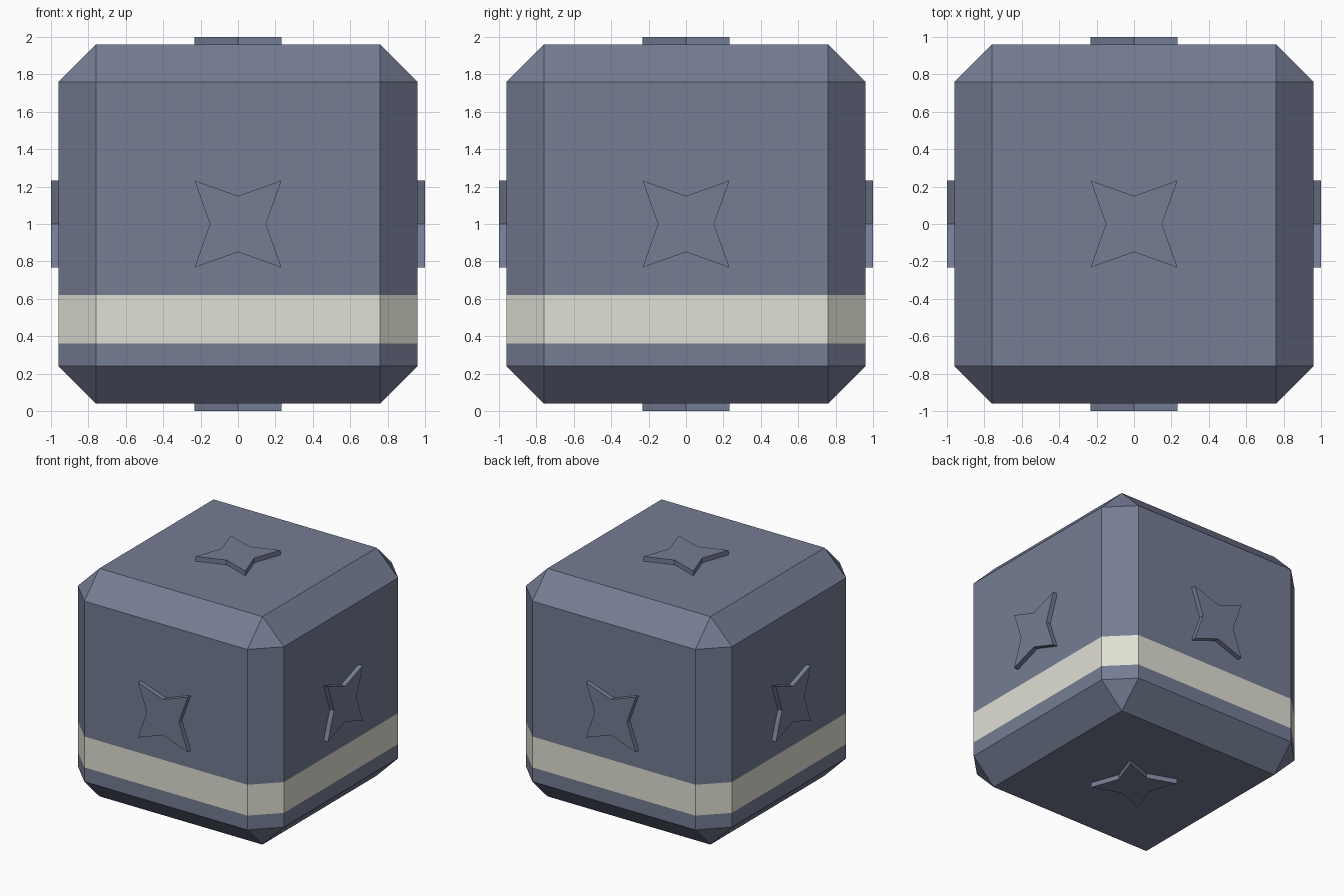
import bpy, bmesh, math
from mathutils import Matrix, Vector

if "Cube" in bpy.data.objects:
    bpy.data.objects.remove(bpy.data.objects["Cube"])

H, C = 0.96, 0.20              # half size of body, chamfer
CENTRE = Vector((0, 0, 1))
BAND = (0.36, 0.62)            # painted stripe heights


def material(name, rgb):
    m = bpy.data.materials.new(name)
    m.diffuse_color = (*rgb, 1)
    m.use_nodes = True
    m.node_tree.nodes["Principled BSDF"].inputs["Base Color"].default_value = m.diffuse_color
    return m


slate = material("slate blue", (0.178, 0.205, 0.296))
cream = material("cream", (0.753, 0.745, 0.658))


def make_object(name, bm, mats):
    bmesh.ops.recalc_face_normals(bm, faces=bm.faces)
    mesh = bpy.data.meshes.new(name)
    bm.to_mesh(mesh)
    bm.free()
    for m in mats:
        mesh.materials.append(m)
    ob = bpy.data.objects.new(name, mesh)
    bpy.context.collection.objects.link(ob)
    return ob


# Chamfered cube body with a cream stripe cut around it
bm = bmesh.new()
bmesh.ops.create_cube(bm, size=2 * H, matrix=Matrix.Translation(CENTRE))
bmesh.ops.bevel(bm, geom=bm.edges[:], offset=C, offset_type='OFFSET',
                segments=1, affect='EDGES')
for z in BAND:
    bmesh.ops.bisect_plane(bm, geom=bm.verts[:] + bm.edges[:] + bm.faces[:],
                           plane_co=(0, 0, z), plane_no=(0, 0, 1))
for f in bm.faces:
    f.material_index = int(BAND[0] < f.calc_center_median().z < BAND[1])
make_object("body", bm, [slate, cream])

# Raised four-pointed star on each of the six faces
TIP, INNER, BASE, TOP = 0.232, 0.15, H - 0.01, 1.0
turns = {
    "top": Matrix(),
    "bottom": Matrix.Rotation(math.pi, 4, 'X'),
    "front": Matrix.Rotation(math.pi / 2, 4, 'X'),
    "back": Matrix.Rotation(-math.pi / 2, 4, 'X'),
    "right": Matrix.Rotation(math.pi / 2, 4, 'Y'),
    "left": Matrix.Rotation(-math.pi / 2, 4, 'Y'),
}
for side, turn in turns.items():
    bm = bmesh.new()
    ring = []
    for i in range(8):
        r = TIP * math.sqrt(2) if i % 2 else INNER
        a = i * math.pi / 4
        ring.append(bm.verts.new((r * math.cos(a), r * math.sin(a), BASE)))
    face = bm.faces.new(ring)
    ext = bmesh.ops.extrude_face_region(bm, geom=[face], use_keep_orig=True)
    moved = [g for g in ext["geom"] if isinstance(g, bmesh.types.BMVert)]
    bmesh.ops.translate(bm, verts=moved, vec=(0, 0, TOP - BASE))
    bm.transform(Matrix.Translation(CENTRE) @ turn)
    make_object(side + "_star", bm, [slate])
